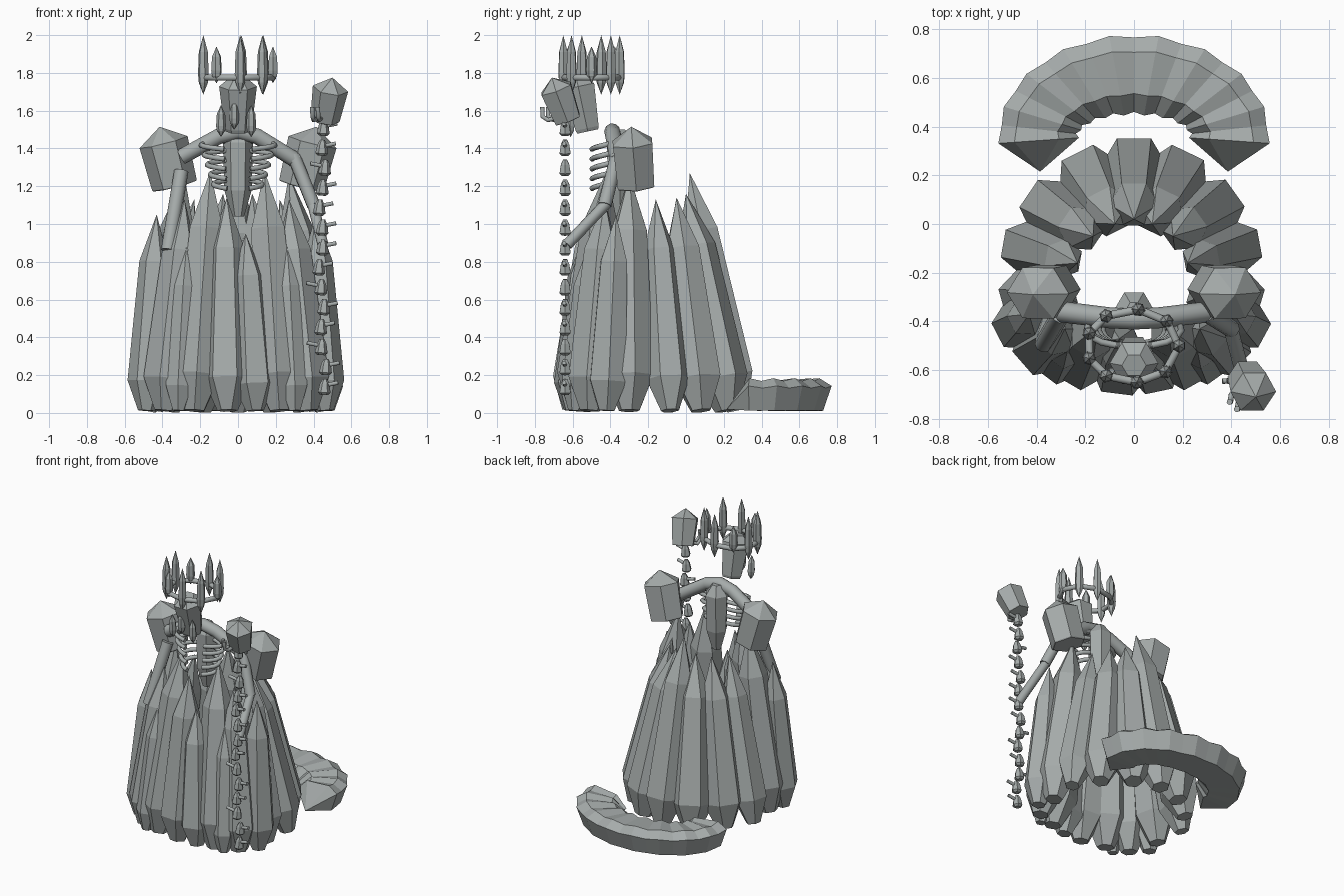
import bpy, bmesh, math
from mathutils import Vector

if "Cube" in bpy.data.objects:
    bpy.data.objects.remove(bpy.data.objects["Cube"])

stone = bpy.data.materials.new("grey_stone")
stone.diffuse_color = (0.38, 0.41, 0.405, 1)
stone.use_nodes = True
stone.node_tree.nodes["Principled BSDF"].inputs["Base Color"].default_value = stone.diffuse_color

SKIRT = [(0, .42), (.15, 1), (.76, .72), (1, 0)]
BLOCK = [(0, .78), (.02, .82), (.74, 1), (1, 0)]
SHOULDER = [(0, .84), (.02, .88), (.74, .95), (1, 0)]
SPIKE = [(0, 0), (.2, .85), (.35, 1), (.72, .85), (1, 0)]
LINK = [(0, .6), (.15, 1), (.7, .75), (1, .35)]


def loft(name, rings):
    """Skin a list of rings; a ring of one point closes to a tip."""
    bm = bmesh.new()
    rings = [[bm.verts.new(p) for p in ring] for ring in rings]
    sides = max(len(r) for r in rings)
    for lo, hi in zip(rings, rings[1:]):
        for k in range(sides):
            n = (k + 1) % sides
            if len(lo) == 1:
                bm.faces.new((lo[0], hi[n], hi[k]))
            elif len(hi) == 1:
                bm.faces.new((lo[k], lo[n], hi[0]))
            else:
                bm.faces.new((lo[k], lo[n], hi[n], hi[k]))
    for ring in (rings[0], rings[-1]):
        if len(ring) > 1:
            bm.faces.new(ring)
    bmesh.ops.recalc_face_normals(bm, faces=bm.faces)
    me = bpy.data.meshes.new(name)
    bm.to_mesh(me)
    bm.free()
    me.materials.append(stone)
    ob = bpy.data.objects.new(name, me)
    bpy.context.collection.objects.link(ob)
    return ob


def crystal(name, base, tip, r, profile, ref=(0, -1, 0), squash=1.0, phase=.5):
    """Six-sided prism along base-tip; profile holds (position, radius factor)."""
    base, tip = Vector(base), Vector(tip)
    d = (tip - base).normalized()
    ref = Vector(ref)
    u = (ref - d * ref.dot(d)).normalized()
    v = d.cross(u)
    rings = []
    for t, f in profile:
        c = base.lerp(tip, t)
        turns = [2 * math.pi * (k + phase) / 6 for k in range(6)]
        rings.append([c + (u * math.cos(a) + v * math.sin(a) * squash) * r * f for a in turns]
                     if f else [c])
    return loft(name, rings)


def tube(name, pts, r, closed=False):
    """Round rod through the points."""
    cu = bpy.data.curves.new(name, 'CURVE')
    cu.dimensions = '3D'
    cu.bevel_depth = r
    cu.bevel_resolution = 3
    cu.use_fill_caps = True
    sp = cu.splines.new('POLY')
    sp.points.add(len(pts) - 1)
    for p, co in zip(sp.points, pts):
        p.co = (*co, 1)
    sp.use_cyclic_u = closed
    cu.materials.append(stone)
    ob = bpy.data.objects.new(name, cu)
    bpy.context.collection.objects.link(ob)
    return ob


# Skirt: base x, y, tip x, y, z, radius; each mirrored
skirt = [
    (.455, -.085, .22, -.16, 1.13, .115),
    (.43, -.30, .27, -.30, 1.26, .135),
    (.46, -.42, .41, -.37, 1.05, .11),
    (.37, -.51, .27, -.43, 1.13, .13),
    (.22, -.565, .14, -.42, 1.28, .14),
    (.30, -.59, .26, -.52, .88, .08),
    (.35, .08, .16, -.05, 1.14, .135),
    (.185, .215, .075, .0, 1.16, .145),
]
singles = [
    (0, .27, 0, .02, 1.27, .14),
    (-.055, -.605, -.06, -.47, 1.14, .13),
    (.09, -.60, .04, -.53, .95, .115),
]
skirt_all = singles + [(s * a, b, s * c, d, e, f) for a, b, c, d, e, f in skirt for s in (1, -1.05)]
for i, (bx, by, tx, ty, tz, r) in enumerate(skirt_all):
    crystal(f"skirt_crystal_{i}", (bx, by, .012), (tx, ty, tz), r, SKIRT, ref=(bx, by + .17, 0))

# Tail: flat-bottomed, notched arc behind the skirt with pointed ends
section = [(-.10, .012), (.11, .012), (.155, .14), (.09, .18), (-.09, .165), (-.17, .09)]
rings = [[(.385, .215, .02)]]
for i in range(19):
    a = math.radians(-4 + i * 188 / 18)
    c = Vector((.40 * math.cos(a), .36 + .26 * math.sin(a), 0))
    out = Vector((math.cos(a), math.sin(a), 0))
    f = .94 if i % 2 else 1.02
    rings.append([c + out * o * f + Vector((0, 0, z * f)) for o, z in section])
rings.append([(-.385, .215, .02)])
loft("tail", rings)

# Spine and ribs
crystal("spine_crystal", (0, -.35, 1.04), (0, -.35, 1.5), .08,
        [(0, .4), (.3, .9), (.85, 1), (1, .4)])
for i in range(5):
    z, w = 1.42 - i * .052, .195 - i * .016
    for s in (-1, 1):
        pts = []
        for k in range(8):
            a = math.radians(-90 + k * 23.5)
            pts.append((s * (.03 + (w - .03) * math.cos(a)),
                        -.43 - .07 * math.sin(a), z + .025 - .007 * k))
        tube(f"rib_{i}", pts, .014)

# Shoulder bar and arms
tube("shoulder_bar", [(-.30, -.36, 1.355), (-.10, -.385, 1.465), (0, -.39, 1.49),
                      (.10, -.385, 1.465), (.31, -.36, 1.335)], .043)
tube("left_arm", [(-.30, -.37, 1.28), (-.37, -.49, .86)], .038)
tube("right_upper_arm", [(.295, -.365, 1.36), (.40, -.43, 1.10)], .036)
tube("right_forearm", [(.395, -.42, 1.11), (.45, -.63, .89)], .030)

# Shoulder crystals
for s in (-1, 1):
    crystal("shoulder_crystal", (s * .335, -.265, 1.20), (s * .415, -.29, 1.515), .138,
            SHOULDER, ref=(s, 0, 0), squash=.92, phase=0)

# Head and tusks
crystal("head", (0, -.52, 1.49), (0, -.58, 1.77), .1,
        [(0, .65), (.06, .72), (.85, 1), (1, .5)])
for x, z in ((-.09, 1.46), (.07, 1.46), (-.02, 1.5)):
    crystal("tusk", (x, -.61, z), (x, -.62, z + .17), .026, SPIKE)

# Crown: straight-sided ring with nine spikes, three of them short
def crown(deg):
    a = math.radians(deg)
    return (.19 * math.cos(a) - .005, -.5 + .15 * math.sin(a))

angles = [83, 43, 0, -45, -85, -125, -160, 160, 125]
tube("crown_ring", [(*crown(a), 1.775) for a in angles], .017, closed=True)
for i, a in enumerate(angles):
    x, y = crown(a)
    top, low = (1.94, 1.745) if i in (2, 5, 8) else (2.0, 1.685)
    crystal(f"crown_spike_{i}", (x, y, low), (x, y, top), .029, SPIKE, ref=(x, y + .5, 0))

# Staff: stacked links with side prongs
for i in range(14):
    z = .095 + i * .1055
    x = .455 + .012 * math.sin(i * 1.9) - .018 * math.sin(math.pi * i / 13)
    crystal(f"staff_link_{i}", (x, -.64, z), (x + .006, -.64, z + .085), .034, LINK)
    s = -1 if i in (2, 5, 11) else 1
    tube(f"staff_prong_{i}", [(x, -.64, z + .05), (x + s * .075, -.645, z + .065)], .011)

# Staff head and claws
crystal("staff_head", (.46, -.625, 1.55), (.50, -.71, 1.775), .095, BLOCK)
for x, y in ((.40, -.70), (.43, -.73)):
    tube("staff_claw", [(.45, -.65, 1.57), (x, y, 1.55), (x - .005, y - .03, 1.57),
                        (x - .008, y - .03, 1.62)], .012)
